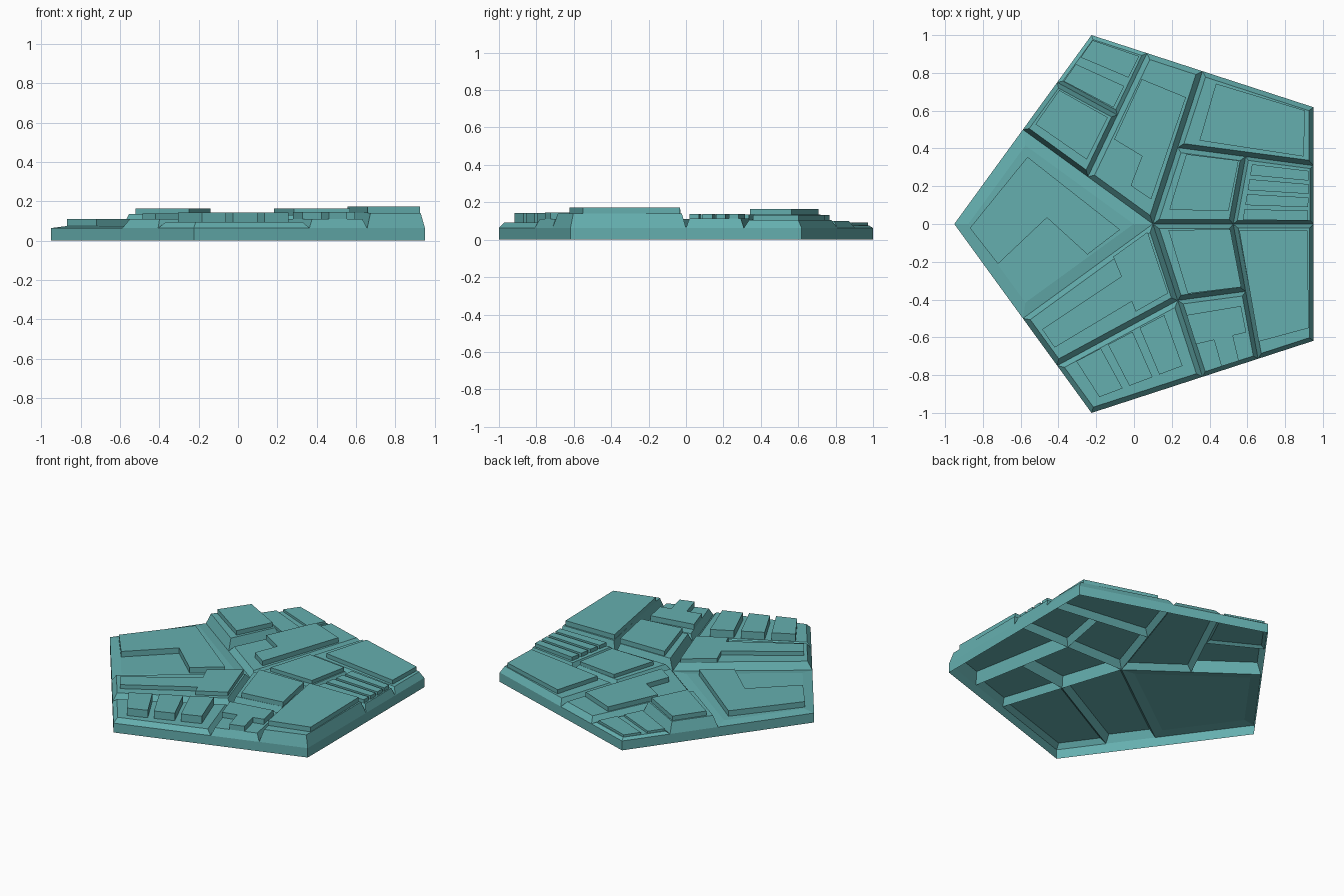
import bpy, bmesh, math
from mathutils import Vector

if "Cube" in bpy.data.objects:
    bpy.data.objects.remove(bpy.data.objects["Cube"])

RIM = 0.063
teal = bpy.data.materials.new("teal")
teal.diffuse_color = (0.13, 0.43, 0.43, 1)
teal.use_nodes = True
teal.node_tree.nodes["Principled BSDF"].inputs["Base Color"].default_value = teal.diffuse_color


def ccw(pts):
    area = sum(a.cross(b) for a, b in zip(pts, pts[1:] + pts[:1]))
    return pts if area > 0 else pts[::-1]


def inset(pts, d):
    # move every edge of a convex outline inwards by d
    out = []
    for i, p in enumerate(pts):
        u = (p - pts[i - 1]).normalized()
        v = (pts[(i + 1) % len(pts)] - p).normalized()
        n1, n2 = Vector((-u.y, u.x)), Vector((-v.y, v.x))
        out.append(p + (n1 + n2) * d / (1 + n1.dot(n2)))
    return out


def prism(bm, low_pts, low_z, high_pts, high_z, cap=True):
    # walls between two outlines, closed on top
    low = [bm.verts.new((p.x, p.y, low_z)) for p in low_pts]
    high = [bm.verts.new((p.x, p.y, high_z)) for p in high_pts]
    for i in range(len(low)):
        j = (i + 1) % len(low)
        bm.faces.new((low[i], low[j], high[j], high[i]))
    if cap:
        bm.faces.new(high)


def finish(bm, name):
    me = bpy.data.meshes.new(name)
    bm.to_mesh(me)
    bm.free()
    me.materials.append(teal)
    bpy.context.collection.objects.link(bpy.data.objects.new(name, me))


def at(quad, u, v):
    # point inside a four-cornered tile
    a, b, c, d = quad
    return a.lerp(b, u).lerp(d.lerp(c, u), v)


def row(n, u0, u1, v0, v1, gap=0.0):
    # n equal plates side by side along u
    w = (u1 - u0 - gap * (n - 1)) / n
    starts = [u0 + k * (w + gap) for k in range(n)]
    return [[(s, v0), (s + w, v0), (s + w, v1), (s, v1)] for s in starts]


def step(u0, u1, u2, a0, a1, b0, b1):
    # one plate whose width jumps from a0..a1 to b0..b1 at u1
    pts = [(u0, a0), (u1, a0), (u1, b0), (u2, b0), (u2, b1), (u1, b1), (u1, a1), (u0, a1)]
    return [[p for i, p in enumerate(pts) if p != pts[i - 1]]]


def tile(name, quad, slope, top, plate_top, plates):
    # sloped tile, open underneath
    bm = bmesh.new()
    pts = ccw(quad)
    prism(bm, pts, RIM, inset(pts, slope), top)
    finish(bm, name + "_tile")
    # raised plates standing on it
    bm = bmesh.new()
    for p in plates:
        p = ccw([at(quad, u, v) for u, v in p])
        prism(bm, p, top, p, plate_top)
    finish(bm, name + "_plates")


def mid(a, b):
    return (a + b) / 2


# Pentagon corners, centre, then repeated midpoints that split it into tiles
R = 1 / math.sin(math.radians(72))
C = Vector((0.1, 0))
outline = [C + R * Vector((math.cos(a), math.sin(a)))
           for a in (math.pi + k * math.tau / 5 for k in range(5))]
left, low_l, low_r, up_r, up_l = outline
m_ul, m_ur, m_r = mid(left, up_l), mid(up_l, up_r), mid(up_r, low_r)
m_ll, m_lr = mid(left, low_l), mid(low_l, low_r)
h_ul, h_ur, h_r, h_lr = [mid(m, C) for m in (m_ul, m_ur, m_r, m_lr)]
q_ul, q_ur, q_r = mid(up_l, m_ul), mid(up_l, m_ur), mid(up_r, m_r)
q_ll, q_lr = mid(low_l, m_ll), mid(low_r, m_lr)
c_ul, c_ur, c_lr = mid(q_ur, h_ul), mid(h_ur, q_r), mid(h_r, q_lr)

# Outer rim: open vertical band
bm = bmesh.new()
prism(bm, outline, 0, outline, RIM, cap=False)
finish(bm, "rim")

# Left tile
tile("left", [left, m_ul, C, m_ll], .06, .073, .11,
     step(.087, .577, .84, .13, .51, .13, .9))

# Upper tiles
tile("upper_inner", [q_ur, m_ur, C, h_ul], .028, .10, .132,
     step(.105, .555, .875, .19, .665, .19, .875))
tile("upper_block", [m_ul, q_ul, c_ul, h_ul], .024, .134, .164,
     row(1, .2, .9, .09, .89))
tile("upper_corner", [q_ul, up_l, q_ur, c_ul], .02, .077, .092,
     row(2, .07, .92, .07, .9, .14))

# Right tiles
tile("right_upper", [m_ur, up_r, q_r, h_ur], .025, .105, .133,
     row(1, .14, .925, .1, .87))
tile("right_inner", [C, h_ur, c_ur, h_r], .025, .11, .135,
     row(1, .19, .93, .15, .91))
tile("right_bars", [h_r, c_ur, q_r, m_r], .018, .113, .137,
     row(4, .06, .9, .11, .93, .06))
tile("right_lower", [h_r, m_r, low_r, q_lr], .022, .14, .172,
     row(1, .06, .92, .05, .88))

# Lower tiles
tile("lower_inner", [C, h_r, c_lr, h_lr], .025, .13, .162,
     row(1, .17, .95, .08, .93))
tile("lower_stepped", [h_lr, m_lr, q_lr, c_lr], .022, .11, .145,
     step(.2, .585, .945, .06, .89, .36, .67))
tile("lower_left", [m_ll, C, h_lr, q_ll], .028, .11, .137,
     step(.06, .685, .95, .34, .71, .045, .86))
tile("lower_blocks", [q_ll, h_lr, m_lr, low_l], .026, .093, .143,
     row(3, .135, .87, .085, .785, .06))
